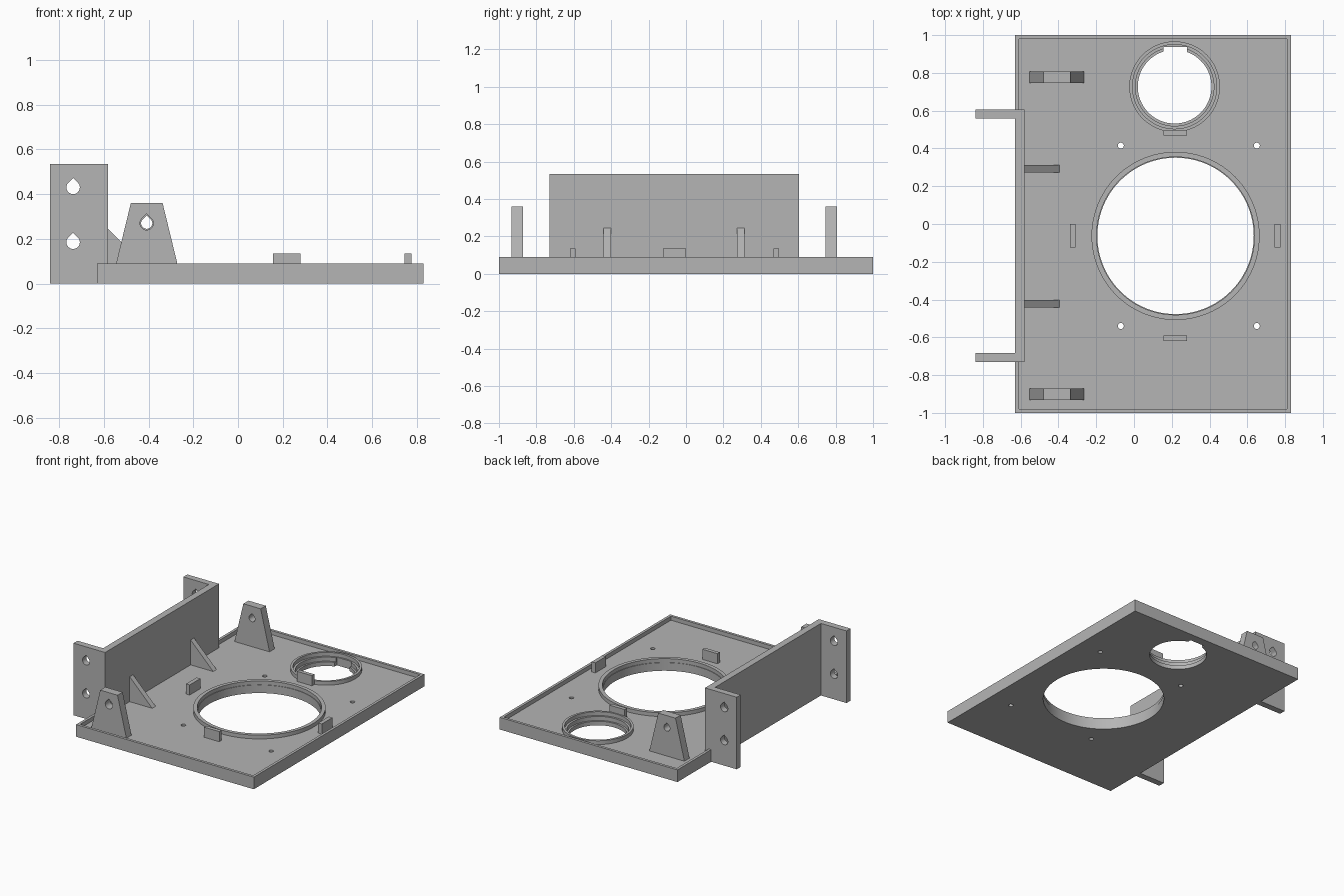
import bpy, bmesh
from math import cos, sin, pi, radians
from mathutils import Vector

cube = bpy.data.objects.get("Cube")
if cube:
    bpy.data.objects.remove(cube, do_unlink=True)

grey = bpy.data.materials.new("mid grey")
grey.use_nodes = True
colour = (0.46, 0.46, 0.46, 1)
grey.diffuse_color = colour
grey.node_tree.nodes["Principled BSDF"].inputs["Base Color"].default_value = colour

FLOOR, RIM = 0.06, 0.09


def prism(name, points, lo, hi, axis="z"):
    """Extrude a closed profile along z (profile in xy) or y (profile in xz)."""
    place = (lambda p, d: (p[0], p[1], d)) if axis == "z" else (lambda p, d: (p[0], d, p[1]))
    bm = bmesh.new()
    face = bm.faces.new([bm.verts.new(place(p, lo)) for p in points])
    moved = bmesh.ops.extrude_face_region(bm, geom=[face])["geom"]
    step = Vector(place((0, 0), hi - lo))
    bmesh.ops.translate(bm, vec=step, verts=[v for v in moved if isinstance(v, bmesh.types.BMVert)])
    bmesh.ops.recalc_face_normals(bm, faces=bm.faces)
    mesh = bpy.data.meshes.new(name)
    bm.to_mesh(mesh)
    bm.free()
    mesh.materials.append(grey)
    obj = bpy.data.objects.new(name, mesh)
    bpy.context.collection.objects.link(obj)
    return obj


def rect(x0, x1, y0, y1):
    return [(x0, y0), (x1, y0), (x1, y1), (x0, y1)]


def circle(x, y, r, n=96):
    return [(x + r * cos(2 * pi * i / n), y + r * sin(2 * pi * i / n)) for i in range(n)]


def teardrop(x, z, r, n=24):
    """Round hole with a pointed top."""
    arc = [radians(135 + 270 * i / n) for i in range(n + 1)]
    return [(x + r * cos(a), z + r * sin(a)) for a in arc] + [(x, z + r * 1.414)]


def cut(target, cutter):
    cutter.hide_render = True
    mod = target.modifiers.new("cut", "BOOLEAN")
    mod.operation, mod.solver, mod.object = "DIFFERENCE", "EXACT", cutter
    bpy.context.view_layer.objects.active = target
    bpy.ops.object.modifier_apply(modifier=mod.name)
    bpy.data.objects.remove(cutter, do_unlink=True)


def smooth(obj):
    bpy.ops.object.select_all(action="DESELECT")
    obj.select_set(True)
    bpy.context.view_layer.objects.active = obj
    bpy.ops.object.shade_smooth_by_angle(angle=radians(30))


# Tray with a thin raised rim
tray = prism("tray", rect(-0.63, 0.83, -1, 1), 0, RIM)
cut(tray, prism("pocket", rect(-0.61, 0.81, -0.98, 0.98), FLOOR, 0.2))
cut(tray, prism("wall_slot", rect(-0.7, -0.58, -0.73, 0.605), -0.1, 0.2))

# Openings: large, stepped small with notch, and four screw holes
BIG, SMALL = (0.22, -0.063), (0.215, 0.727)
cut(tray, prism("big_hole", circle(*BIG, 0.414), -0.1, 0.2))
cut(tray, prism("small_hole", circle(*SMALL, 0.195), -0.1, 0.2))
cut(tray, prism("small_step", circle(*SMALL, 0.208), 0.03, 0.2))
cut(tray, prism("notch", rect(0.155, 0.28, 0.85, 0.937), -0.1, 0.2))
for x in (-0.07, 0.65):
    for y in (-0.54, 0.415):
        cut(tray, prism("screw_hole", circle(x, y, 0.016, 24), -0.1, 0.2))
smooth(tray)

# Raised collars around both openings
for name, centre, outer, inner in (("large_collar", BIG, 0.445, 0.418),
                                   ("small_collar", SMALL, 0.24, 0.223)):
    collar = prism(name, circle(*centre, outer), FLOOR - 0.005, RIM - 0.002)
    cut(collar, prism("bore", circle(*centre, inner), 0, 0.2))
    smooth(collar)

# Locating tabs around the large opening
for name, x, y, w, d in (("back_tab", 0.218, 0.482, 0.062, 0.014),
                         ("front_tab", 0.218, -0.605, 0.062, 0.014),
                         ("right_tab", -0.325, -0.062, 0.015, 0.062),
                         ("left_tab", 0.76, -0.062, 0.015, 0.062)):
    prism(name, rect(x - w, x + w, y - d, y + d), FLOOR - 0.005, 0.135)

# Upright mounting wall with two flanges
mount = prism("mounting_wall", [(-0.84, -0.73), (-0.58, -0.73), (-0.58, 0.605), (-0.84, 0.605),
                                (-0.84, 0.558), (-0.63, 0.558), (-0.63, -0.683), (-0.84, -0.683)],
              0, 0.535)
for z in (0.185, 0.43):
    cut(mount, prism("flange_hole", teardrop(-0.737, z, 0.03), -0.9, 0.8, "y"))
smooth(mount)

# Triangular gussets behind the wall
for name, y in (("front_gusset", -0.422), ("back_gusset", 0.293)):
    prism(name, [(-0.58, FLOOR), (-0.395, FLOOR), (-0.58, 0.245)], y - 0.02, y + 0.02, "y")

# Tapered pivot brackets
for name, y, r in (("front_bracket", -0.902, 0.03), ("back_bracket", 0.777, 0.025)):
    bracket = prism(name, [(-0.552, FLOOR), (-0.264, FLOOR), (-0.337, 0.36), (-0.479, 0.36)],
                    y - 0.03, y + 0.03, "y")
    cut(bracket, prism("pivot_hole", teardrop(-0.408, 0.27, r), y - 0.1, y + 0.1, "y"))
    smooth(bracket)
